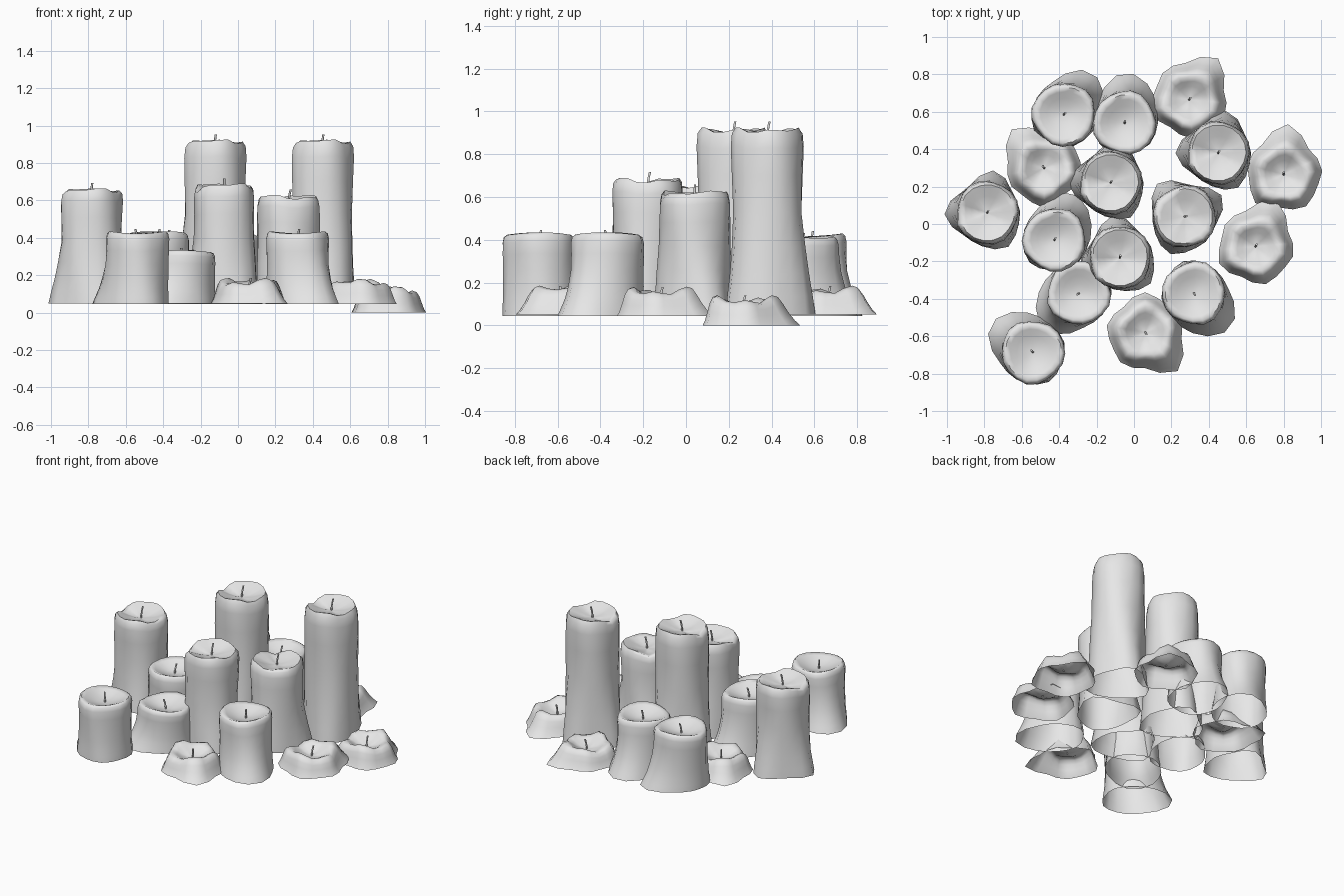
import bpy, bmesh, math
from math import sin, cos, pi, radians

cube = bpy.data.objects.get("Cube")
if cube:
    bpy.data.objects.remove(cube)

wax = bpy.data.materials.new("pale_grey_wax")
wax.use_nodes = True
wax.diffuse_color = (0.8, 0.8, 0.8, 1)
wax.node_tree.nodes["Principled BSDF"].inputs["Base Color"].default_value = (0.8, 0.8, 0.8, 1)

SEGS = 18


def bump(a, centre, width):
    """Soft bell around an angle, 0 to 1."""
    d = (a - centre + pi) % (2 * pi) - pi
    return math.exp(-(d / width) ** 2)


def finish(name, bm):
    mesh = bpy.data.meshes.new(name)
    bmesh.ops.recalc_face_normals(bm, faces=bm.faces)
    bm.to_mesh(mesh)
    bm.free()
    mesh.materials.append(wax)
    obj = bpy.data.objects.new(name, mesh)
    bpy.context.collection.objects.link(obj)
    bpy.ops.object.select_all(action='DESELECT')
    obj.select_set(True)
    bpy.context.view_layer.objects.active = obj
    bpy.ops.object.shade_smooth_by_angle(angle=radians(65))
    return obj


def skin(bm, rings):
    for low, high in zip(rings, rings[1:]):
        count = len(low)
        for s in range(count):
            n = (s + 1) % count
            bm.faces.new((low[s], low[n], high[n], high[s]))


def lathe(name, ring_count, point, loc, rot):
    """Open-bottomed skin of rings; point(ring, angle) gives radius and height."""
    bm = bmesh.new()
    rings = []
    for i in range(ring_count):
        ring = []
        for s in range(SEGS):
            a = 2 * pi * s / SEGS
            r, z = point(i, a)
            ring.append(bm.verts.new((r * cos(a + rot), r * sin(a + rot), z)))
        rings.append(ring)
    skin(bm, rings)
    bm.faces.new(rings[-1])
    finish(name, bm).location = loc


def wick(name, loc, length, rot):
    """Thin bent thread."""
    bm = bmesh.new()
    rings = []
    for i in range(4):
        t = i / 3
        bend = 0.012 * t * t
        rings.append([bm.verts.new((bend * cos(rot) + 0.006 * cos(k * pi / 3),
                                    bend * sin(rot) + 0.006 * sin(k * pi / 3),
                                    length * t)) for k in range(6)])
    skin(bm, rings)
    bm.faces.new(rings[-1])
    finish(name, bm).location = loc


# Outer wall as (radius, height fraction), then the dished top as (radius, drop)
WALL = [(0.172, 0), (0.17, 0.1), (0.166, 0.22), (0.165, 0.36), (0.164, 0.55),
        (0.167, 0.75), (0.169, 0.9), (0.163, 0.97)]
DISH = [(0.15, 0), (0.125, 0.01), (0.09, 0.026), (0.05, 0.04), (0.012, 0.046)]


def short_candle(i, a, h):
    # One-sided puddle at the foot
    if i < len(WALL):
        r, t = WALL[i]
        skirt = 0.095 * bump(a, 0, 0.8) * (1 - t) ** 2.2
        lump = 0.005 * sin(3 * a + 2 * t) + 0.004 * sin(5 * a + 3 * t)
        return r + skirt + lump, (h - 0.006) * t + 0.006 * t * sin(2 * a)
    r, drop = DISH[i - len(WALL)]
    k = r / 0.15
    return r + 0.004 * k * sin(3 * a + 2), h - 0.006 - drop + 0.006 * k * sin(2 * a)


def tall_candle(i, a, h):
    # Three runs of wax at the foot, and a notched rim
    notch = bump(a, 2.0, 0.3) + 0.6 * bump(a, -1.6, 0.3)
    tilt = 0.006 * sin(2 * a) + 0.004 * sin(5 * a) - 0.008
    if i < len(WALL):
        r, t = WALL[i]
        runs = bump(a, 0.3, 0.5) + bump(a, 2.1, 0.5) + 0.9 * bump(a, -2.1, 0.45)
        r += 0.052 * runs * max(0, 1 - t * 1.7) ** 1.2
        r += 0.005 * sin(4 * a + 5 * t) - 0.012 * notch * t ** 2
        return r, h * t + (tilt - 0.02 * notch) * t ** 4
    r, drop = DISH[i - len(WALL)]
    k = r / 0.15
    return r * (1 - 0.08 * notch), h - drop + k * (tilt - 0.025 * notch)


STUB = [(0.197, 0), (0.186, 0.14), (0.174, 0.38), (0.163, 0.62), (0.148, 0.8), (0.126, 0.86),
        (0.1, 0.76), (0.072, 0.62), (0.04, 0.53), (0.012, 0.5)]


def stub_candle(i, a, h):
    # Melted lobes around a collapsed hollow
    r, t = STUB[i]
    edge = min(1, r / 0.14)
    lobes = cos(5 * a) + 0.5 * sin(3 * a + 1)
    if i < 5:
        r += 0.05 * bump(a, 0, 0.6) * (1 - t) ** 1.8
    r *= 1 + 0.065 * lobes * edge
    rise = 0.1 * cos(5 * a + 0.5) + 0.12 * sin(2 * a + 1)
    return r, h * (t + rise * t * edge)


KINDS = {"short": (short_candle, len(WALL) + len(DISH), 0.012),
         "tall": (tall_candle, len(WALL) + len(DISH), 0.028),
         "stub": (stub_candle, len(STUB), 0.0)}

# kind, x, y, base, top, turn in degrees
CANDLES = [
    ("short", -0.375, 0.585, 0.045, 0.43, 48), ("short", -0.05, 0.54, 0.045, 0.42, 80),
    ("short", -0.425, -0.085, 0.05, 0.435, 62), ("short", -0.295, -0.37, 0.05, 0.335, 218),
    ("short", 0.32, -0.37, 0.045, 0.435, -52), ("short", -0.54, -0.685, 0.045, 0.435, 138),
    ("tall", 0.45, 0.38, 0.05, 0.925, 60), ("tall", -0.125, 0.22, 0.05, 0.925, 60),
    ("tall", -0.785, 0.06, 0.05, 0.665, 62), ("tall", 0.27, 0.04, 0.05, 0.63, 10),
    ("tall", -0.075, -0.18, 0.05, 0.69, 80),
    ("stub", 0.295, 0.665, 0.05, 0.185, 55), ("stub", 0.8, 0.265, 0.0, 0.14, 85),
    ("stub", -0.48, 0.3, 0.05, 0.185, 130), ("stub", 0.65, -0.12, 0.045, 0.18, 65),
    ("stub", 0.06, -0.58, 0.05, 0.185, -50),
]

for n, (kind, x, y, base, top, turn) in enumerate(CANDLES, 1):
    shape, rings, proud = KINDS[kind]
    h, rot = top - base, radians(turn)
    lathe(f"{kind}_candle_{n}", rings, lambda i, a: shape(i, a, h), (x, y, base), rot)
    foot = h * 0.48 if kind == "stub" else h - 0.056
    wick(f"wick_{n}", (x, y, base + foot), h + proud - foot, rot)
